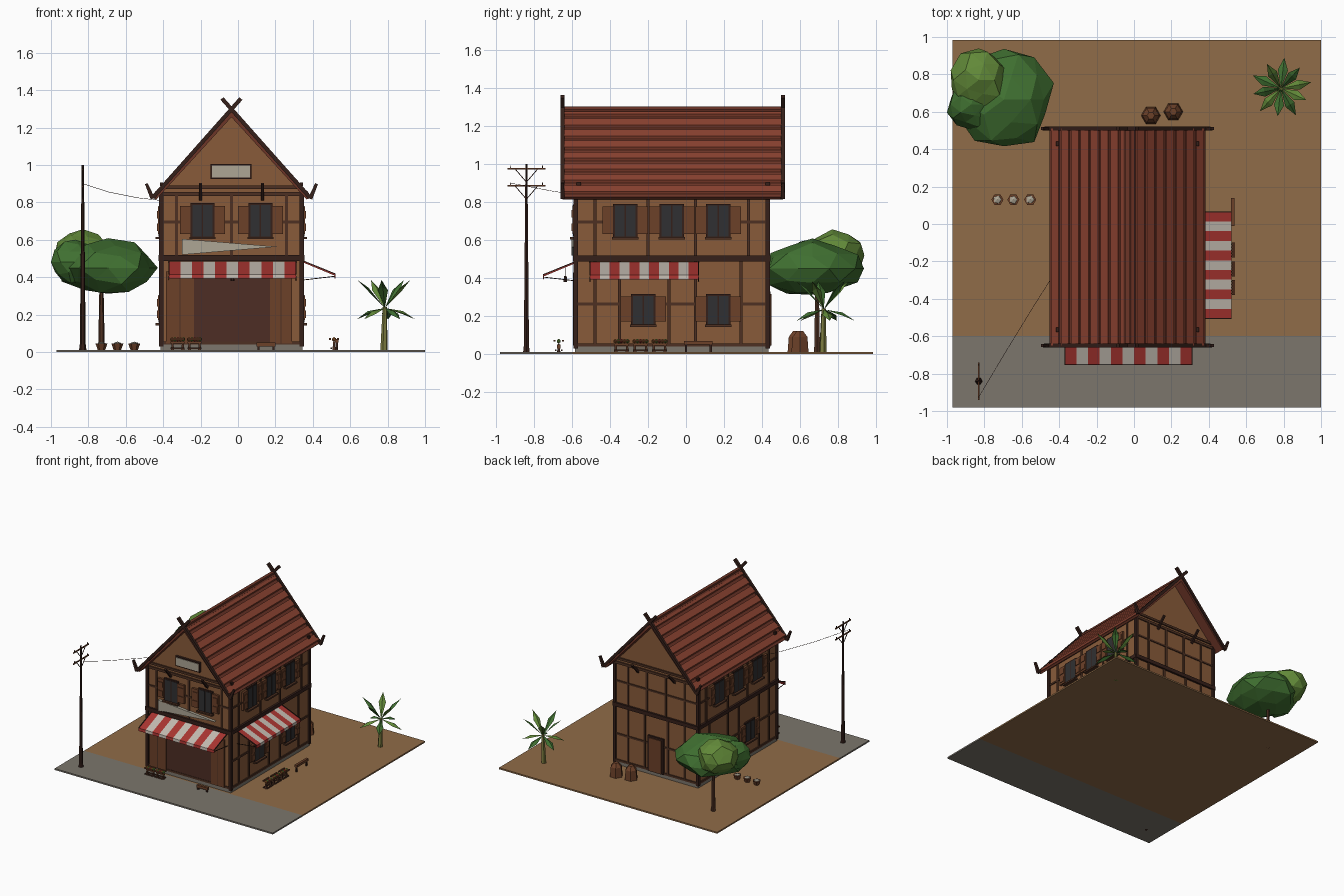
import bpy, bmesh, math, random
from mathutils import Vector, Matrix

if "Cube" in bpy.data.objects:
    bpy.data.objects.remove(bpy.data.objects["Cube"])
random.seed(4)

def mat(name, c):
    m = bpy.data.materials.new(name)
    m.diffuse_color = (*c, 1)
    m.use_nodes = True
    m.node_tree.nodes["Principled BSDF"].inputs["Base Color"].default_value = m.diffuse_color
    return m

WALL = mat("plaster", (0.25, 0.105, 0.042)); TIMBER = mat("timber", (0.075, 0.03, 0.016))
DARK = mat("dark_timber", (0.035, 0.014, 0.01)); WOOD = mat("wood", (0.15, 0.052, 0.022))
INSIDE = mat("dark_interior", (0.075, 0.026, 0.018)); GLASS = mat("glass", (0.03, 0.03, 0.032))
TILE = mat("roof_tile", (0.26, 0.055, 0.03)); UNDER = mat("roof_base", (0.15, 0.035, 0.02))
RED = mat("red_cloth", (0.4, 0.035, 0.03)); WHITE = mat("white_cloth", (0.55, 0.5, 0.44))
SOIL = mat("soil", (0.28, 0.15, 0.065)); STONE = mat("street", (0.2, 0.18, 0.15))
SIGN = mat("sign_board", (0.42, 0.38, 0.3)); LEAF = mat("leaf", (0.05, 0.16, 0.03))
LIME = mat("light_leaf", (0.12, 0.25, 0.04)); PALM = mat("palm_trunk", (0.2, 0.2, 0.05))
FRUIT = mat("fruit", (0.4, 0.14, 0.03))

def finish(name, bm, m):
    bmesh.ops.recalc_face_normals(bm, faces=bm.faces)
    me = bpy.data.meshes.new(name)
    bm.to_mesh(me)
    bm.free()
    me.materials.append(m)
    ob = bpy.data.objects.new(name, me)
    bpy.context.collection.objects.link(ob)
    return ob

def box(name, x0, x1, y0, y1, z0, z1, m):
    bm = bmesh.new()
    M = Matrix.Translation(((x0+x1)/2, (y0+y1)/2, (z0+z1)/2)) @ Matrix.Diagonal((abs(x1-x0), abs(y1-y0), abs(z1-z0), 1))
    bmesh.ops.create_cube(bm, size=1, matrix=M)
    return finish(name, bm, m)

def rod(name, p, q, r1, r2, m, n=4):
    p, q = Vector(p), Vector(q)
    M = Matrix.Translation((p+q)/2) @ (q-p).to_track_quat('Z', 'Y').to_matrix().to_4x4() @ Matrix.Rotation(math.pi/n, 4, 'Z')
    bm = bmesh.new()
    bmesh.ops.create_cone(bm, cap_ends=True, segments=n, radius1=r1, radius2=r2, depth=(q-p).length, matrix=M)
    return finish(name, bm, m)

def prism(name, pts, y0, y1, m):
    bm = bmesh.new()
    f = bm.faces.new([bm.verts.new((x, y0, z)) for x, z in pts])
    ext = bmesh.ops.extrude_face_region(bm, geom=[f])["geom"]
    bmesh.ops.translate(bm, vec=(0, y1-y0, 0), verts=[v for v in ext if isinstance(v, bmesh.types.BMVert)])
    return finish(name, bm, m)

def blob(name, c, r, m, sub=2, jit=0.1):
    bm = bmesh.new()
    bmesh.ops.create_icosphere(bm, subdivisions=sub, radius=1)
    for v in bm.verts:
        k = 1 + random.uniform(-jit, jit)
        v.co = Vector(c) + Vector([a*b*k for a, b in zip(v.co, r)])
    return finish(name, bm, m)

X0, X1, Y0, Y1, XC = -0.41, 0.34, -0.58, 0.43, -0.035

def on_wall(name, side, u0, u1, z0, z1, d, m, d0=-0.01):
    # box lying on one of the four walls, u along the wall and d outward
    if side == 'front': return box(name, u0, u1, Y0-d, Y0-d0, z0, z1, m)
    if side == 'back': return box(name, u0, u1, Y1+d0, Y1+d, z0, z1, m)
    if side == 'right': return box(name, X1+d0, X1+d, u0, u1, z0, z1, m)
    return box(name, X0-d, X0-d0, u0, u1, z0, z1, m)

# ground and street
box("yard_ground", -0.97, 1, -0.6, 0.985, 0, 0.012, SOIL)
box("street", -0.97, 1, -0.98, -0.6, 0, 0.012, STONE)

# house body
box("foundation", X0-0.004, X1+0.004, Y0-0.004, Y1+0.004, 0.01, 0.045, STONE)
prism("house_walls", [(X0, 0.04), (X1, 0.04), (X1, 0.85), (XC, 1.26), (X0, 0.85)], Y0, Y1, WALL)

# timber framing
for x in (X0, X1):
    for y in (Y0, Y1):
        box("corner_post", x-0.012, x+0.012, y-0.012, y+0.012, 0.03, 0.87, DARK)
def framing(side, a, b, low, high):
    on_wall("floor_beam", side, a-0.012, b+0.012, 0.488, 0.518, 0.016, DARK)
    on_wall("sill_beam", side, a, b, 0.04, 0.056, 0.009, TIMBER)
    on_wall("top_beam", side, a, b, 0.835, 0.855, 0.009, TIMBER)
    on_wall("upper_rail", side, a, b, 0.688, 0.702, 0.007, TIMBER)
    if low:
        on_wall("lower_rail", side, a, b, 0.255, 0.27, 0.007, TIMBER)
    for u in low: on_wall("lower_stud", side, u-0.008, u+0.008, 0.04, 0.5, 0.008, TIMBER)
    for u in high: on_wall("upper_stud", side, u-0.008, u+0.008, 0.5, 0.85, 0.008, TIMBER)
framing('front', X0, X1, [], [-0.33, XC, 0.26])
framing('back', X0, X1, [-0.29, -0.14, 0.07, 0.22], [-0.29, -0.12, 0.05, 0.22])
for s in ('right', 'left'):
    framing(s, Y0, Y1, [-0.48, -0.35, -0.09, 0.05, 0.29], [-0.48, -0.2, 0.05, 0.33])
for y0, y1 in ((Y0-0.01, Y0), (Y1, Y1+0.01)):
    box("gable_tie", X0+0.02, X1-0.02, y0, y1, 0.872, 0.89, TIMBER)

# windows with open shutters
def window(side, u, z0, z1):
    on_wall("window_frame", side, u-0.064, u+0.064, z0-0.006, z1+0.006, 0.012, DARK)
    for a in (-1, 1):
        on_wall("window_pane", side, u+a*0.029-0.025, u+a*0.029+0.025, z0+0.004, z1-0.004, 0.015, GLASS)
        c = u + a*0.092
        on_wall("shutter", side, c-0.028, c+0.028, z0+0.016, z1-0.008, 0.018, WOOD)
        for k in (0.3, 0.7):
            z = z0 + k*(z1-z0)
            on_wall("shutter_slat", side, c-0.022, c+0.022, z-0.02, z+0.02, 0.023, WOOD)
    on_wall("window_sill", side, u-0.07, u+0.07, z0-0.012, z0, 0.03, TIMBER)
for u in (-0.19, 0.12): window('front', u, 0.615, 0.79)
for s in ('right', 'left'):
    for u in (-0.32, -0.075, 0.17): window(s, u, 0.615, 0.785)
    for u in (-0.225, 0.17): window(s, u, 0.155, 0.31)

# shop front, back door and signs
on_wall("shop_opening", 'front', -0.235, 0.17, 0.04, 0.43, 0.006, INSIDE)
for a, b in ((-0.385, -0.235), (0.17, 0.29)):
    on_wall("shop_door", 'front', a, b, 0.045, 0.43, 0.014, WOOD)
    on_wall("shop_door_split", 'front', (a+b)/2-0.003, (a+b)/2+0.003, 0.045, 0.43, 0.016, TIMBER)
on_wall("back_door_frame", 'back', -0.105, 0.035, 0.04, 0.33, 0.014, DARK)
on_wall("back_door", 'back', -0.09, 0.02, 0.045, 0.315, 0.02, WOOD)
on_wall("gable_sign_frame", 'front', -0.147, 0.072, 0.925, 1.005, 0.018, DARK)
on_wall("gable_sign", 'front', -0.138, 0.063, 0.934, 0.996, 0.022, SIGN)
prism("shop_sign", [(-0.3, 0.605), (-0.3, 0.52), (0.21, 0.563)], Y0-0.022, Y0, SIGN)

# roof: sloped base with raised rows of tiles, mirrored about the ridge
RY0, RY1 = -0.65, 0.51
D = Vector((0.425, -0.465)).normalized(); N = Vector((-D.y, D.x)); L = 0.63
for sx in (-1, 1):
    def at(s, n):
        p = Vector((0, 1.30)) + D*s + N*n
        return (XC + sx*p.x, p.y)
    prism("roof_base", [at(0.0, -0.03), at(0, -0.012), at(L, -0.012), at(L, -0.03)], RY0, RY1, UNDER)
    for i in range(8):
        s = i*L/8
        prism("tile_row", [at(s, -0.014), at(s, -0.004), at(s+0.052, 0.003), at(s+0.06, -0.014)], RY0, RY1, TILE)
    for y in (RY0, RY1):
        a, b = at(-0.075, 0), at(L+0.005, -0.01)
        rod("barge_board", (a[0], y, a[1]), (b[0], y, b[1]), 0.015, 0.015, DARK)
        rod("barge_curl", (b[0], y, b[1]-0.005), (XC+sx*0.455, y, 0.9), 0.016, 0.011, DARK)
    for y in (-0.565, 0.43):
        x, z = at(0.55, 0.004)
        box("roof_stop", x-0.008, x+0.008, y-0.012, y+0.012, z-0.01, z+0.01, DARK)
    for yw, yo in ((Y0, RY0), (Y1, RY1)):
        rod("eave_bracket", (XC+sx*0.165, yw, 0.815), (XC+sx*0.165, yo, 0.9), 0.011, 0.011, DARK)
box("ridge_cap", XC-0.013, XC+0.013, RY0, RY1, 1.282, 1.303, UNDER)

# striped awnings with valance and stays
def awning(name, P, a, b):
    for i in range(11):
        u0, u1 = a+(b-a)*i/11, a+(b-a)*(i+1)/11
        prof = [(0, 0.485), (0.172, 0.415), (0.174, 0.392), (0.169, 0.392), (0.168, 0.409), (0, 0.479)]
        bm = bmesh.new()
        A = [bm.verts.new(P(u0, d, z)) for d, z in prof]
        B = [bm.verts.new(P(u1, d, z)) for d, z in prof]
        bm.faces.new(A); bm.faces.new(B)
        for k in range(6):
            bm.faces.new((A[k], A[k-1], B[k-1], B[k]))
        finish(name, bm, WHITE if i % 2 else RED)
    for u in (a, b):
        rod("awning_stay", P(u, 0, 0.385), P(u, 0.17, 0.405), 0.003, 0.003, DARK)
        rod("awning_arm", P(u, 0, 0.487), P(u, 0.173, 0.417), 0.004, 0.004, DARK)
front = lambda u, d, z: (u, Y0-d, z)
right = lambda u, d, z: (X1+d+0.008, u, z)
awning("front_awning", front, -0.37, 0.31)
awning("side_awning", right, -0.505, 0.065)
rod("lantern", (-0.03, -0.635, 0.38), (-0.03, -0.635, 0.41), 0.011, 0.008, DARK, 6)
rod("lantern_cord", (-0.03, -0.635, 0.41), (-0.03, -0.635, 0.455), 0.002, 0.002, DARK)

# market trays with produce, and benches
def tray(P, a, b, d):
    rod("tray_foot", P(a, d-0.015, 0.02), P(b, d-0.015, 0.02), 0.006, 0.006, TIMBER)
    rod("tray_foot", P(a, d+0.015, 0.02), P(b, d+0.015, 0.02), 0.006, 0.006, TIMBER)
    for u in (a+0.01, b-0.01):
        rod("tray_leg", P(u, d, 0.012), P(u, d, 0.05), 0.012, 0.006, TIMBER)
    for e in (-1, 0, 1):
        rod("tray_slat", P(a, d+e*0.022, 0.05+abs(e)*0.02), P(b, d+e*0.022, 0.05+abs(e)*0.02), 0.007, 0.007, WOOD)
    for i in range(5):
        blob("produce", P(a+(b-a)*(i+0.5)/5, d, 0.068), (0.012,)*3, (FRUIT, LIME, RED)[i % 3], 1, 0)
tray(front, -0.36, -0.285, 0.09); tray(front, -0.27, -0.195, 0.09)
for a in (-0.38, -0.28, -0.18): tray(right, a, a+0.08, 0.165)
def bench(P, a, b, d, h):
    rod("bench_seat", P(a, d, h), P(b, d, h), 0.014, 0.014, WOOD)
    for u in (a+0.01, b-0.01): rod("bench_leg", P(u, d, 0.01), P(u, d, h), 0.008, 0.008, DARK)
bench(front, 0.1, 0.2, 0.09, 0.04)
bench(right, -0.01, 0.14, 0.18, 0.06)

# buckets at the left, sacks behind the house
for x in (-0.73, -0.645, -0.555):
    rod("bucket", (x, 0.13, 0.012), (x, 0.13, 0.045), 0.02, 0.032, WOOD, 6)
    blob("bucket_contents", (x, 0.13, 0.043), (0.024, 0.024, 0.013), SIGN, 1, 0.1)
for x, y in ((0.09, 0.58), (0.21, 0.6)):
    rod("sack", (x, y, 0.01), (x, y, 0.09), 0.052, 0.045, WOOD, 6)
    rod("sack_top", (x, y, 0.09), (x, y, 0.12), 0.045, 0.02, WOOD, 6)

# utility pole with cross arms, braces, insulators and cables
PX, PY = -0.83, -0.84
rod("pole", (PX, PY, 0), (PX, PY, 1.0), 0.016, 0.006, DARK, 6)
rod("pole_foot", (PX, PY, 0.01), (PX, PY, 0.04), 0.02, 0.016, DARK, 6)
for z in (0.885, 0.975):
    rod("cross_arm", (PX, PY-0.1, z), (PX, PY+0.1, z), 0.006, 0.006, WOOD)
    for e in (-1, 1):
        rod("arm_brace", (PX, PY, z-0.07), (PX, PY+e*0.06, z), 0.003, 0.003, DARK)
        rod("insulator", (PX, PY+e*0.085, z), (PX, PY+e*0.085, z+0.018), 0.004, 0.003, DARK)
pts = [(-0.83, -0.925, 0.9), (-0.69, -0.69, 0.855), (-0.54, -0.445, 0.825), (-0.41, -0.24, 0.81)]
for p, q in zip(pts, pts[1:]):
    rod("cable", p, q, 0.0015, 0.0015, DARK)

# leafy tree
rod("tree_trunk", (-0.73, 0.69, 0), (-0.73, 0.69, 0.4), 0.018, 0.01, TIMBER, 6)
blob("tree_crown", (-0.695, 0.665, 0.45), (0.255, 0.26, 0.15), LEAF)
blob("tree_crown_top", (-0.83, 0.77, 0.52), (0.155, 0.165, 0.125), LIME)
blob("tree_crown_side", (-0.87, 0.64, 0.48), (0.125, 0.13, 0.12), LEAF)

# palm
rod("palm_trunk", (0.78, 0.72, 0), (0.785, 0.725, 0.24), 0.02, 0.012, PALM, 6)
C = Vector((0.785, 0.725, 0.235))
for i in range(10):
    a = i*math.tau/10 + 0.2
    rise = 0.15 if i % 2 else -0.06
    out = Vector((math.cos(a), math.sin(a), 0))*(0.15 if i % 2 else 0.165)
    side = Vector((-math.sin(a), math.cos(a), 0))*0.027
    tip = C + out + Vector((0, 0, rise))
    mid = C + out*0.6 + Vector((0, 0, rise*0.6 + 0.02))
    bm = bmesh.new()
    v = [bm.verts.new(p) for p in (C, mid+side-Vector((0, 0, .015)), tip, mid-side-Vector((0, 0, .015)), mid)]
    bm.faces.new((v[0], v[1], v[4])); bm.faces.new((v[1], v[2], v[4]))
    bm.faces.new((v[2], v[3], v[4])); bm.faces.new((v[3], v[0], v[4]))
    finish("palm_leaf", bm, LIME if i % 3 == 0 else LEAF)
